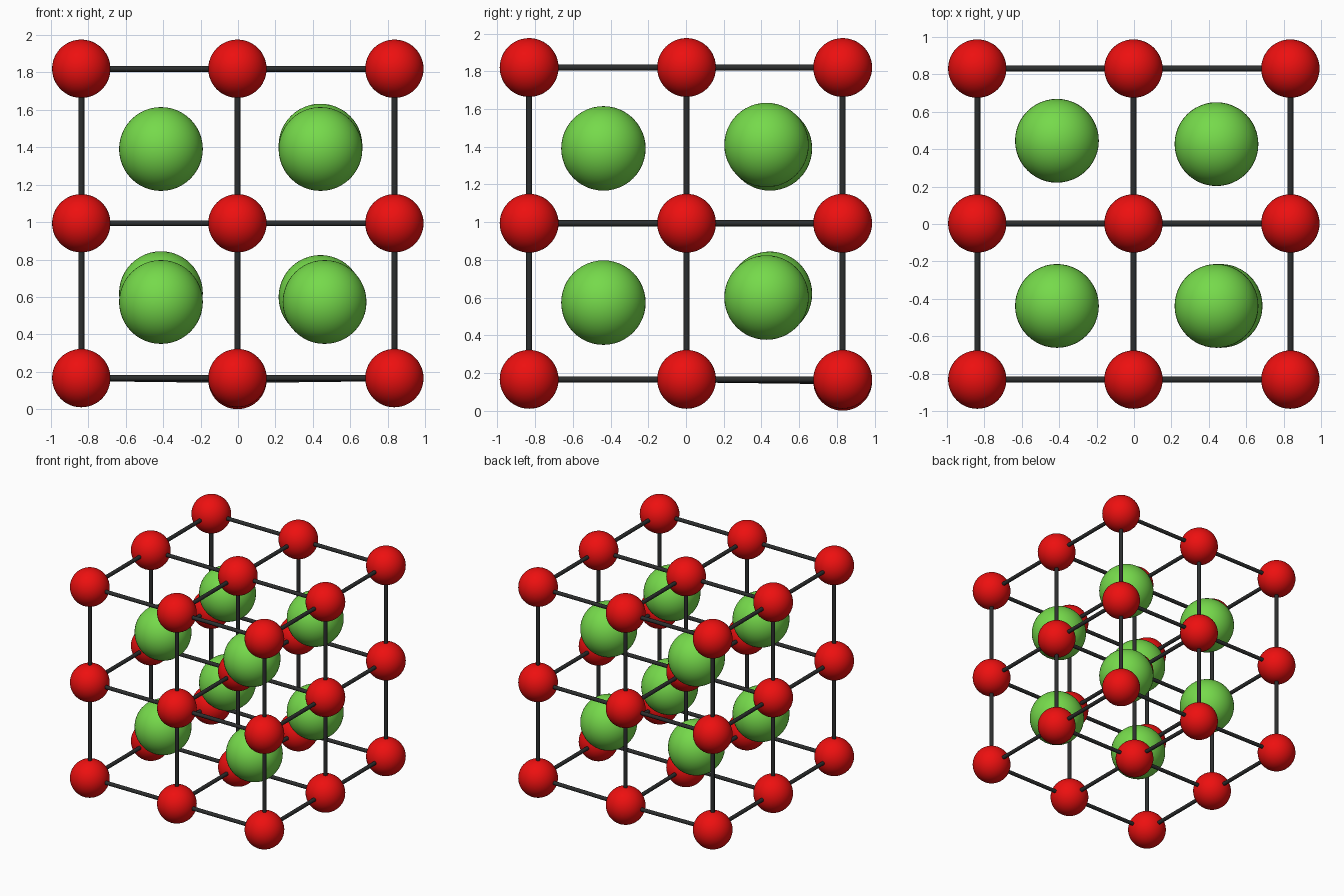
import bpy, bmesh
from itertools import product
from mathutils import Vector

if "Cube" in bpy.data.objects:
    bpy.data.objects.remove(bpy.data.objects["Cube"])

XS = (-0.838, -0.003, 0.836)
YS = (-0.832, 0.003, 0.831)
ZS = (0.166, 0.994, 1.82)
RED_R, GREEN_R, ROD_R = 0.156, 0.224, 0.016


def material(name, rgb):
    m = bpy.data.materials.new(name)
    m.diffuse_color = (*rgb, 1)
    m.use_nodes = True
    m.node_tree.nodes["Principled BSDF"].inputs["Base Color"].default_value = m.diffuse_color
    return m


def add(name, bm, mat):
    for f in bm.faces:
        f.smooth = True
    me = bpy.data.meshes.new(name)
    bm.to_mesh(me)
    bm.free()
    me.materials.append(mat)
    ob = bpy.data.objects.new(name, me)
    bpy.context.collection.objects.link(ob)
    return ob


def ball(name, loc, r, mat):
    bm = bmesh.new()
    bmesh.ops.create_uvsphere(bm, u_segments=48, v_segments=24, radius=r)
    add(name, bm, mat).location = loc


def rod(name, a, b, mat):
    d = b - a
    bm = bmesh.new()
    bmesh.ops.create_cone(bm, cap_ends=False, segments=24, radius1=ROD_R,
                          radius2=ROD_R, depth=d.length)
    ob = add(name, bm, mat)
    ob.location = (a + b) / 2
    ob.rotation_mode = 'QUATERNION'
    ob.rotation_quaternion = d.to_track_quat('Z', 'Y')


red = material("red", (0.85, 0.005, 0.005))
green = material("green", (0.18, 0.7, 0.07))
dark = material("dark_grey", (0.025, 0.027, 0.027))

# lattice points, with the lowest ball touching the ground
nodes = {(i, j, k): Vector((XS[i], YS[j], ZS[k]))
         for i, j, k in product(range(3), repeat=3)}
nodes[1, 2, 0].z = RED_R

# small red balls and the rods joining each to its neighbours
for key, p in nodes.items():
    tag = "_%d%d%d" % key
    ball("corner_ball" + tag, p, RED_R, red)
    for axis in range(3):
        nxt = list(key)
        nxt[axis] += 1
        if tuple(nxt) in nodes:
            rod("rod_" + "xyz"[axis] + tag, p, nodes[tuple(nxt)], dark)

# large green balls, one slightly off-centre in each cell
centres = [
    (-0.412, -0.438, 0.573), (0.463, -0.438, 0.573),
    (-0.412, 0.445, 0.620), (0.441, 0.427, 0.600),
    (-0.412, -0.438, 1.391), (0.441, -0.438, 1.391),
    (-0.412, 0.445, 1.391), (0.441, 0.427, 1.409),
]
for n, c in enumerate(centres):
    ball("centre_ball_%d" % n, c, GREEN_R, green)
